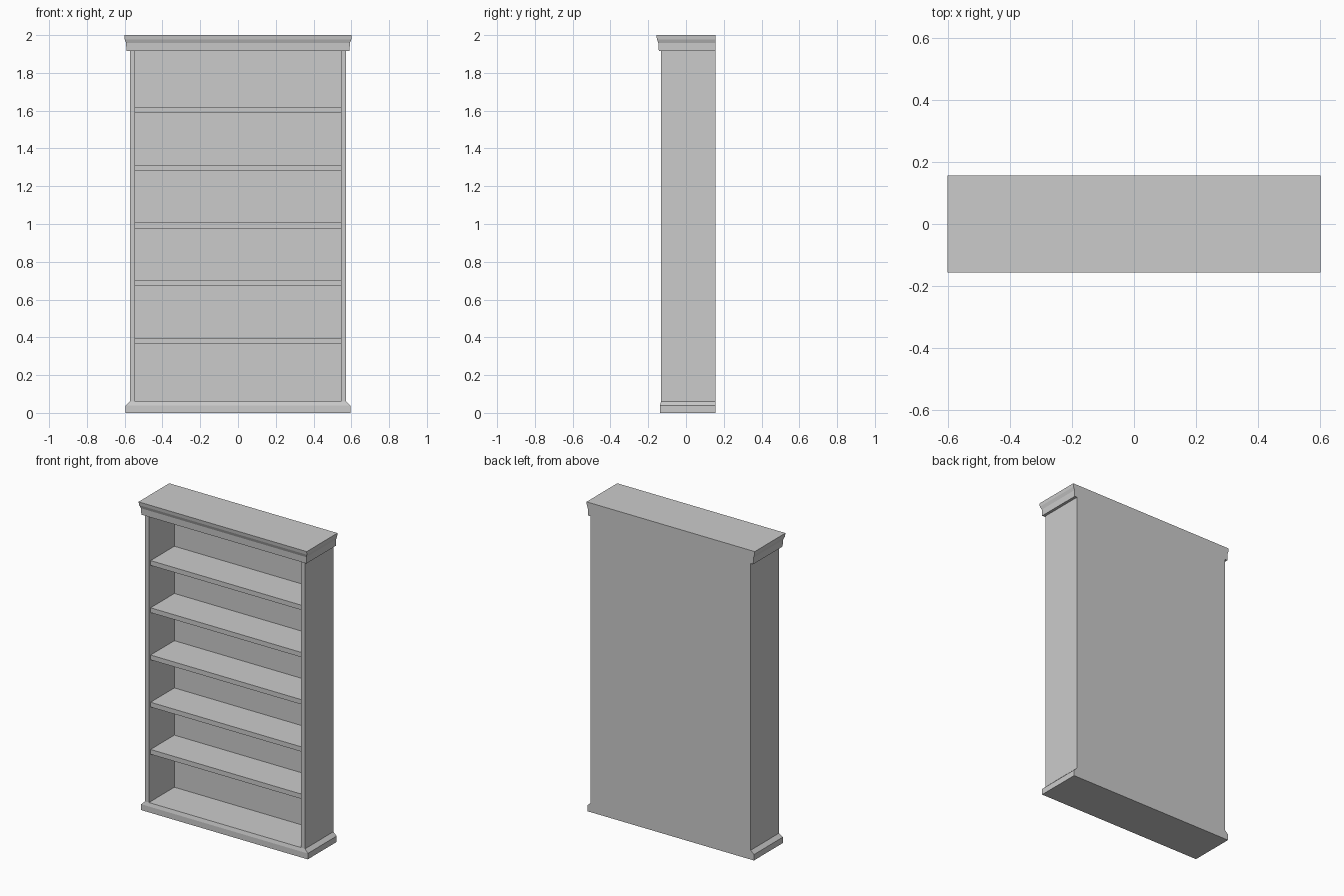
import bpy, bmesh

if "Cube" in bpy.data.objects:
    bpy.data.objects.remove(bpy.data.objects["Cube"])

BACK = 0.157   # flush back plane
HALF = 0.573   # half width of the case
FRONT = -0.132 # front plane of the case


def make_object(name, bm):
    bmesh.ops.recalc_face_normals(bm, faces=bm.faces)
    mesh = bpy.data.meshes.new(name)
    bm.to_mesh(mesh)
    bm.free()
    obj = bpy.data.objects.new(name, mesh)
    bpy.context.collection.objects.link(obj)
    return obj


def stack(name, profile, cap_bottom=True, cap_top=True):
    """Loft rectangles (half width, front y, z) that share a flush back."""
    bm = bmesh.new()
    rings = [[bm.verts.new(p) for p in ((-w, y, z), (w, y, z), (w, BACK, z), (-w, BACK, z))]
             for w, y, z in profile]
    for a, b in zip(rings, rings[1:]):
        for i in range(4):
            j = (i + 1) % 4
            bm.faces.new((a[i], a[j], b[j], b[i]))
    if cap_bottom:
        bm.faces.new(rings[0][::-1])
    if cap_top:
        bm.faces.new(rings[-1])
    return make_object(name, bm)


def box(name, x, y0, y1, z0, z1):
    bm = bmesh.new()
    bmesh.ops.create_cube(bm, size=1)
    for v in bm.verts:
        v.co = (2 * x * v.co.x, y1 if v.co.y > 0 else y0, z1 if v.co.z > 0 else z0)
    return make_object(name, bm)


# Plinth with a chamfered upper edge
stack("base_plinth", [(0.596, -0.138, 0), (0.596, -0.138, 0.038), (HALF, FRONT, 0.06)],
      cap_top=False)

# Crown moulding: ledge, frieze, sloped cove, top lip
stack("crown_moulding", [(HALF, FRONT, 1.915), (0.591, -0.144, 1.915), (0.592, -0.146, 1.957),
                         (0.600, -0.154, 1.978), (0.602, -0.157, 2.0)], cap_bottom=False)

# Case: front face inset to a frame, then pushed back to hollow it
bm = bmesh.new()
r = [[bm.verts.new(p) for p in ((-HALF, FRONT, z), (HALF, FRONT, z),
                                (HALF, BACK, z), (-HALF, BACK, z))] for z in (0.06, 1.915)]
faces = [bm.faces.new((r[0][i], r[0][(i + 1) % 4], r[1][(i + 1) % 4], r[1][i])) for i in range(4)]
front = faces[0]
bmesh.ops.inset_region(bm, faces=[front], thickness=0.028, use_even_offset=True)
pushed = bmesh.ops.extrude_discrete_faces(bm, faces=[front])["faces"][0]
for v in pushed.verts:
    v.co.y = 0.128
make_object("bookcase_case", bm)

# Five evenly spaced shelves, slightly set back from the frame
for i in range(5):
    top = 0.397 + i * 0.3055
    box(f"shelf_{i + 1}", 0.546, -0.115, 0.128, top - 0.031, top)
